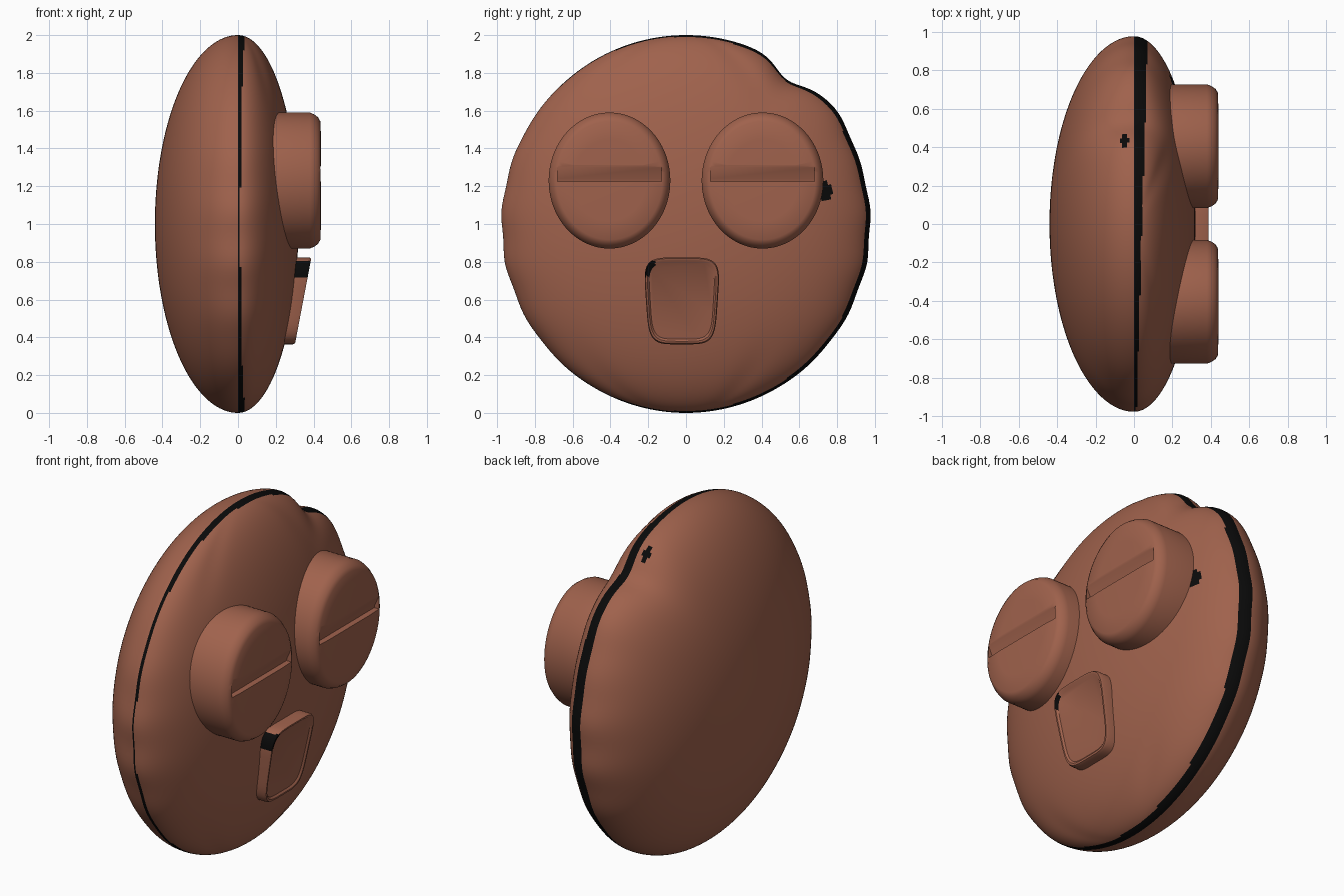
import bpy, bmesh, math
from mathutils import Vector

if "Cube" in bpy.data.objects:
    bpy.data.objects.remove(bpy.data.objects["Cube"], do_unlink=True)


def material(name, colour):
    m = bpy.data.materials.new(name)
    m.use_nodes = True
    m.diffuse_color = colour
    m.node_tree.nodes["Principled BSDF"].inputs["Base Color"].default_value = colour
    return m


BROWN = material("clay brown", (0.35, 0.122, 0.073, 1))
BLACK = material("black", (0.003, 0.003, 0.003, 1))


def finish(bm, name):
    bmesh.ops.recalc_face_normals(bm, faces=bm.faces)
    mesh = bpy.data.meshes.new(name)
    bm.to_mesh(mesh)
    bm.free()
    mesh.materials.append(BROWN)
    mesh.materials.append(BLACK)
    obj = bpy.data.objects.new(name, mesh)
    bpy.context.collection.objects.link(obj)
    return obj


def smooth(obj, degrees):
    bpy.ops.object.select_all(action="DESELECT")
    obj.select_set(True)
    bpy.context.view_layer.objects.active = obj
    bpy.ops.object.shade_smooth_by_angle(angle=math.radians(degrees))


def loft(rings):
    """Skin a list of equal-length point rings and cap both ends."""
    bm = bmesh.new()
    loops = [[bm.verts.new(p) for p in ring] for ring in rings]
    n = len(loops[0])
    for a, b in zip(loops, loops[1:]):
        for i in range(n):
            j = (i + 1) % n
            bm.faces.new((a[i], a[j], b[j], b[i]))
    bm.faces.new(loops[0])
    bm.faces.new(loops[-1])
    return bm


def bump(value, centre, width):
    return math.exp(-((value - centre) / width) ** 2)


# Body: a lens, deeper at the back, with a dent and soft folds
def body_point(v):
    x, y, z = v
    ang = math.atan2(z, y)
    rim = math.hypot(y, z)
    depth = 0.32 if x > 0 else 0.44
    k = 1 - 0.06 * bump(ang, 0.95, 0.13) * rim ** 6
    k += 0.015 * bump(ang, 0.62, 0.12) * rim ** 6
    k += 0.005 * math.sin(z * 22) * bump(z, -0.1, 0.5) * rim ** 8
    px = x * depth
    if x > 0:
        # folds that fan out from the top and the bottom
        for s, strength in ((1, 0.02), (-1, 0.015)):
            near = bump(z, s * 0.88, 0.2)
            u = y / max(0.1, math.sqrt(max(0, 1 - z * z)))
            px -= strength * near * x * (bump(u, -0.75, 0.12) + bump(u, 0.55, 0.12))
    return Vector((px, y * 0.975 * k, 1 + z * k))


bm = bmesh.new()
bmesh.ops.create_uvsphere(bm, u_segments=192, v_segments=112, radius=1)
for v in bm.verts:
    x, y, z = v.co
    v.co = body_point((z, y, -x))
for f in bm.faces:
    c = f.calc_center_median()
    seam = 0 < c.x < 0.012 + 0.03 * (1 + c.y)
    cheek = c.x > 0 and math.hypot((c.y - 0.74) / 0.035, (c.z - 1.17) / 0.05) < 1
    crown = c.z > 1.5 and math.hypot((c.x + 0.05) / 0.02, (c.y - 0.43) / 0.04) < 1
    f.material_index = int(seam or cheek or crown)
smooth(finish(bm, "body"), 60)

# Eyes: oval drums with a rounded rim and a wedge cut under the upper lid
EYE_RINGS = [(1, 0.1), (1, 0.38), (0.975, 0.402), (0.93, 0.424),
             (0.87, 0.436), (0.6, 0.44)]
for side, name in ((-1, "right"), (1, "left")):
    cy, cz = side * 0.405, 1.23
    rings = []
    for s, x in EYE_RINGS:
        rings.append([(x, cy + 0.322 * s * math.cos(t), cz + 0.36 * s * math.sin(t))
                      for t in (i * math.tau / 96 for i in range(96))])
    eye = finish(loft(rings), name + "_eye")
    wedge = [(0.46, 1.225), (0.405, 1.225), (0.408, 1.24), (0.44, 1.31), (0.46, 1.33)]
    cutter = finish(loft([[(x, cy + e, z) for x, z in wedge] for e in (-0.275, 0.275)]),
                    "lid_cutter")
    cutter.hide_render = True
    mod = eye.modifiers.new("lid_cut", "BOOLEAN")
    mod.operation = "DIFFERENCE"
    mod.solver = "EXACT"
    mod.object = cutter
    bpy.context.view_layer.objects.active = eye
    bpy.ops.object.modifier_apply(modifier="lid_cut")
    bpy.data.objects.remove(cutter, do_unlink=True)
    smooth(eye, 35)

# Mouth: a tilted rounded plate, narrower at the bottom, with a raised rim
MOUTH_RINGS = [(1, -0.09), (1, -0.012), (0.975, 0), (0.93, 0), (0.88, -0.01)]


def rounded(t):
    return math.copysign(abs(t) ** 0.42, t)


rings = []
for s, offset in MOUTH_RINGS:
    ring = []
    for i in range(80):
        t = i * math.tau / 80
        u, w = rounded(math.cos(t)) * s, rounded(math.sin(t)) * s
        z = 0.593 + 0.23 * w
        ring.append((0.345 + 0.19 * (z - 0.593) + offset, -0.022 + u * (0.19 + 0.016 * w), z))
    rings.append(ring)
bm = loft(rings)
for f in bm.faces:
    c = f.calc_center_median()
    f.material_index = int(c.y < -0.165 and 0.72 < c.z < 0.805)
smooth(finish(bm, "mouth"), 40)
